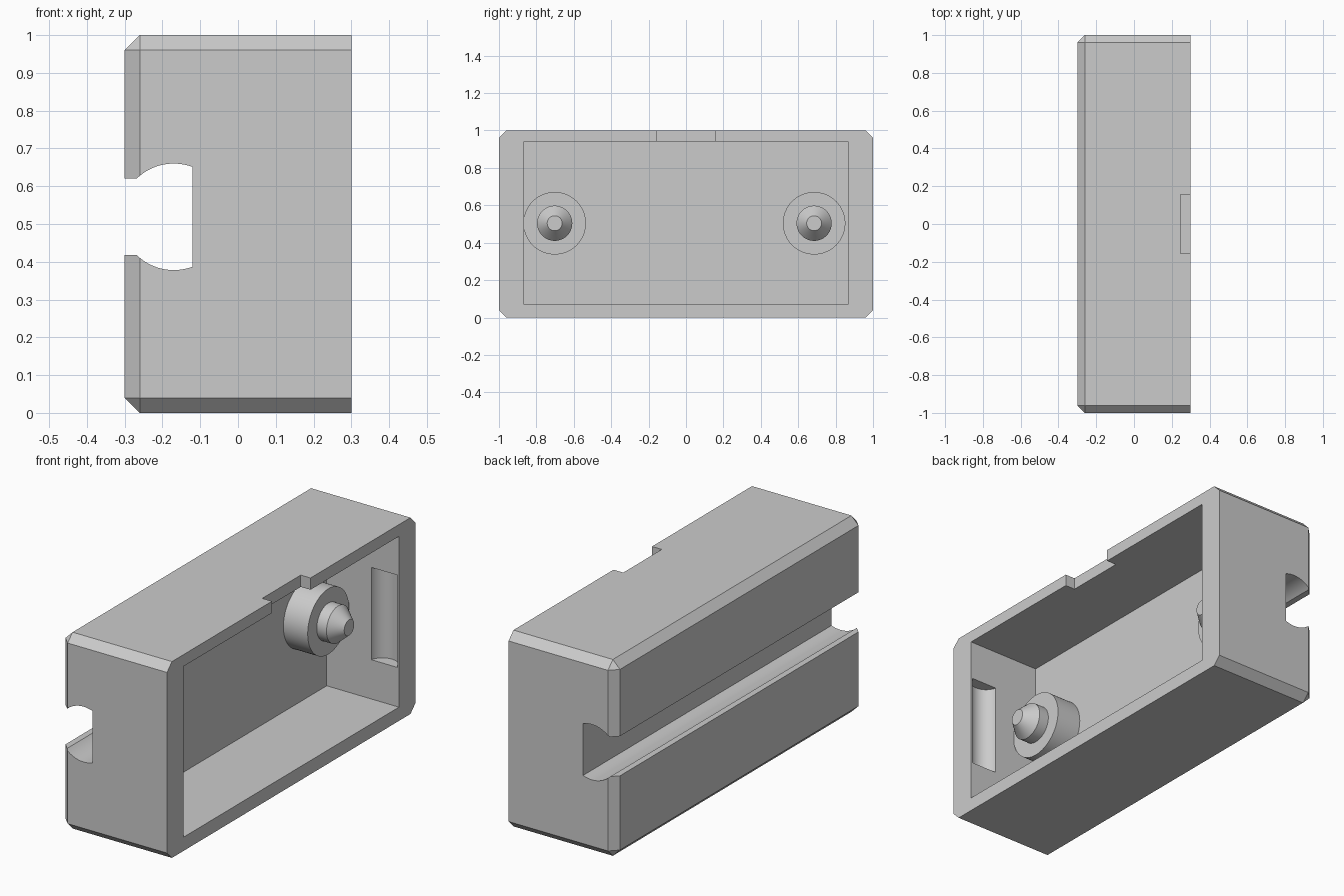
import bpy, bmesh, math
from mathutils import Matrix

cube = bpy.data.objects.get("Cube")
if cube:
    bpy.data.objects.remove(cube, do_unlink=True)

grey = bpy.data.materials.new("light grey")
grey.use_nodes = True
COLOUR = (0.6, 0.6, 0.6, 1)
grey.diffuse_color = COLOUR
grey.node_tree.nodes["Principled BSDF"].inputs["Base Color"].default_value = COLOUR


def make_object(name, bm):
    bmesh.ops.recalc_face_normals(bm, faces=bm.faces)
    mesh = bpy.data.meshes.new(name)
    bm.to_mesh(mesh)
    bm.free()
    mesh.materials.append(grey)
    obj = bpy.data.objects.new(name, mesh)
    bpy.context.collection.objects.link(obj)
    return obj


def box(name, lo, hi, chamfer=0):
    bm = bmesh.new()
    bmesh.ops.create_cube(bm, size=1)
    for v in bm.verts:
        v.co = [a + (b - a) * (c + 0.5) for a, b, c in zip(lo, hi, v.co)]
    if chamfer:
        # The rim edges around the open side stay square
        edges = [e for e in bm.edges if min(v.co.x for v in e.verts) < hi[0] - 0.1]
        bmesh.ops.bevel(bm, geom=edges, offset=chamfer, offset_type='OFFSET',
                        segments=1, affect='EDGES')
    return make_object(name, bm)


def activate(obj):
    bpy.ops.object.select_all(action='DESELECT')
    obj.select_set(True)
    bpy.context.view_layer.objects.active = obj


def cut(target, cutter):
    cutter.hide_render = True
    mod = target.modifiers.new("cut", 'BOOLEAN')
    mod.operation = 'DIFFERENCE'
    mod.solver = 'EXACT'
    mod.object = cutter
    activate(target)
    bpy.ops.object.modifier_apply(modifier=mod.name)
    bpy.data.objects.remove(cutter, do_unlink=True)


def smooth(obj):
    activate(obj)
    bpy.ops.object.shade_smooth_by_angle(angle=math.radians(25))


# Housing block with chamfered edges, open on the +x side
FLOOR = -0.107
WALL = 0.867
housing = box("housing", (-0.3, -1, 0), (0.3, 1, 1), 0.04)
cut(housing, box("cavity", (FLOOR, -WALL, 0.07), (0.4, WALL, 0.94)))
cut(housing, box("rim_notch", (0.245, -0.155, 0.9), (0.4, 0.155, 1.1)))

# Rail groove along the back: narrow mouth opening into a rounded channel
RADIUS, AXIS_X, AXIS_Z, MOUTH = 0.141, -0.17, 0.519, 0.101
start = math.acos(-math.sqrt(RADIUS ** 2 - MOUTH ** 2) / RADIUS)
end = math.acos(0.05 / RADIUS)
STEPS = 20
upper = [(-0.4, MOUTH)]
for i in range(STEPS + 1):
    a = start + (end - start) * i / STEPS
    upper.append((AXIS_X + RADIUS * math.cos(a), RADIUS * math.sin(a)))
profile = upper + [(x, -z) for x, z in reversed(upper)]
bm = bmesh.new()
face = bm.faces.new([bm.verts.new((x, -1.1, AXIS_Z + z)) for x, z in profile])
new = bmesh.ops.extrude_face_region(bm, geom=[face])["geom"]
bmesh.ops.translate(bm, vec=(0, 2.2, 0),
                    verts=[g for g in new if isinstance(g, bmesh.types.BMVert)])
cut(housing, make_object("groove", bm))

# Rounded finger slots in both end walls of the cavity
for side in (-1, 1):
    bm = bmesh.new()
    bmesh.ops.create_cone(bm, cap_ends=True, segments=64, radius1=0.075,
                          radius2=0.075, depth=0.47,
                          matrix=Matrix.Translation((0.218, side * (WALL - 0.015), 0.505)))
    cut(housing, make_object("slot", bm))
smooth(housing)


# Stepped locating pegs standing on the cavity floor
def peg(name, y):
    outline = [(FLOOR - 0.005, 0), (FLOOR - 0.005, 0.167), (0.03, 0.167),
               (0.03, 0.094), (0.085, 0.094), (0.147, 0.04), (0.147, 0)]
    bm = bmesh.new()
    verts = [bm.verts.new((x, y + r, 0.504)) for x, r in outline]
    edges = [bm.edges.new(pair) for pair in zip(verts, verts[1:])]
    bmesh.ops.spin(bm, geom=verts + edges, cent=(0, y, 0.504), axis=(1, 0, 0),
                   angle=math.tau, steps=64)
    bmesh.ops.remove_doubles(bm, verts=bm.verts, dist=0.0001)
    smooth(make_object(name, bm))


peg("front_peg", -0.702)
peg("back_peg", 0.685)
